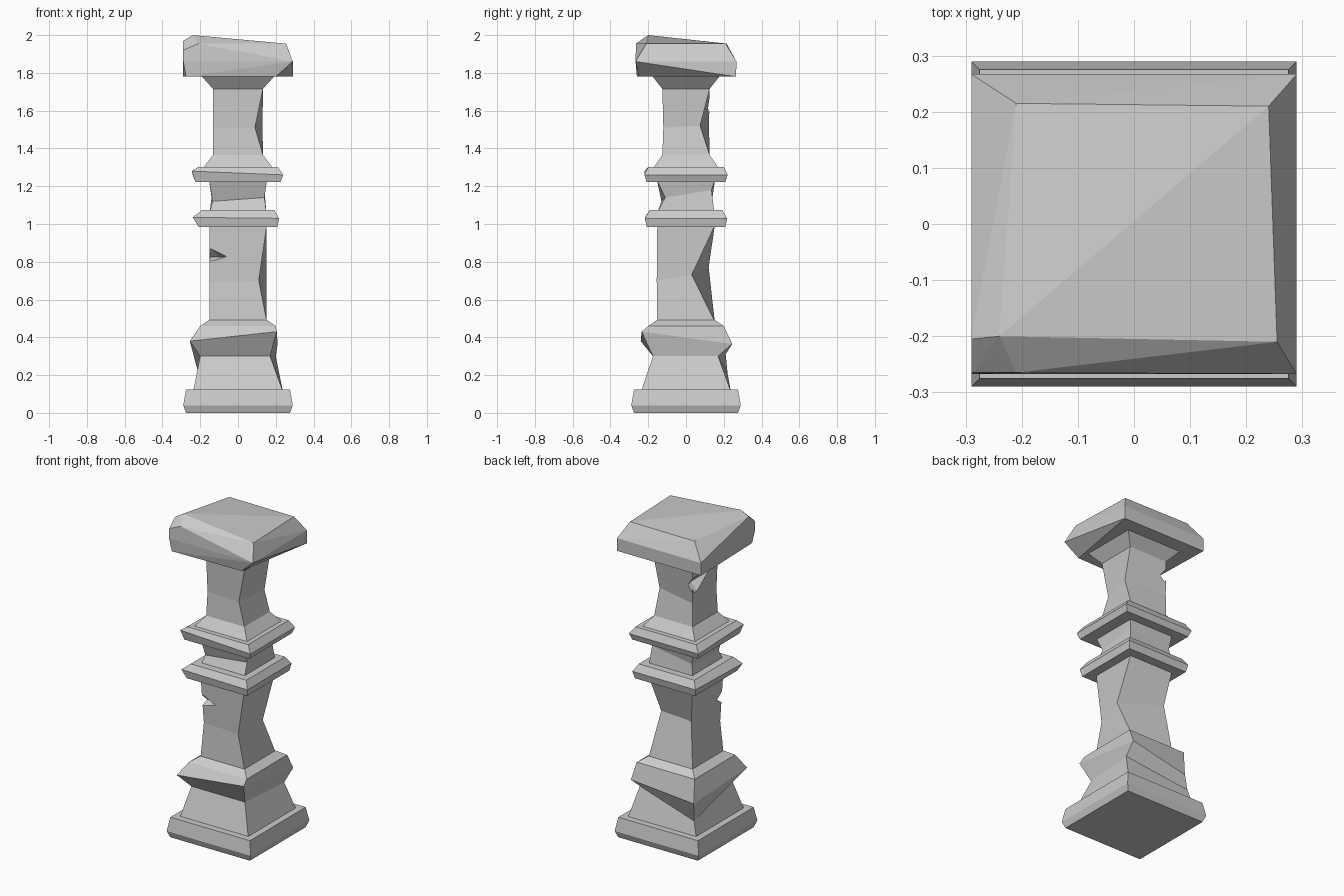
import bpy
import bmesh
from mathutils import Vector

default_cube = bpy.data.objects.get("Cube")
if default_cube:
    bpy.data.objects.remove(default_cube, do_unlink=True)

# Single stone colour
stone = bpy.data.materials.new("grey_stone")
stone.use_nodes = True
colour = (0.6, 0.6, 0.6, 1)
stone.diffuse_color = colour
stone.node_tree.nodes["Principled BSDF"].inputs["Base Color"].default_value = colour


def finish(name, bm):
    """Turn a bmesh into a flat-shaded stone object."""
    bmesh.ops.recalc_face_normals(bm, faces=bm.faces[:])
    mesh = bpy.data.meshes.new(name)
    bm.to_mesh(mesh)
    bm.free()
    mesh.materials.append(stone)
    obj = bpy.data.objects.new(name, mesh)
    bpy.context.scene.collection.objects.link(obj)
    return obj


def ring(z, half_x, half_y=None, **worn):
    """Rectangular section; worn corners (fl, fr, br, bl) replace the regular ones."""
    half_y = half_y or half_x
    corners = {"fl": (-half_x, -half_y, z), "fr": (half_x, -half_y, z),
               "br": (half_x, half_y, z), "bl": (-half_x, half_y, z)}
    corners.update(worn)
    return [Vector(p) for p in corners.values()]


def loft(name, *rings):
    """Join four-cornered sections into a closed block."""
    bm = bmesh.new()
    loops = [[bm.verts.new(p) for p in r] for r in rings]
    for low, high in zip(loops, loops[1:]):
        for i in range(4):
            j = (i + 1) % 4
            bm.faces.new((low[i], low[j], high[j], high[i]))
    bm.faces.new(loops[0][::-1])
    bm.faces.new(loops[-1])
    return finish(name, bm)


def hull(name, points):
    """Convex chunk around a handful of points."""
    bm = bmesh.new()
    for p in points:
        bm.verts.new(p)
    result = bmesh.ops.convex_hull(bm, input=bm.verts[:])
    loose = [v for v in bm.verts if not v.link_faces]
    bmesh.ops.delete(bm, geom=loose, context="VERTS")
    return finish(name, bm)


def chip(target, name, points):
    """Cut a hidden wedge out of a part."""
    cutter = hull(name, points)
    cutter.hide_render = True
    cutter.display_type = "WIRE"
    cut = target.modifiers.new(name, "BOOLEAN")
    cut.operation = "DIFFERENCE"
    cut.solver = "EXACT"
    cut.object = cutter


# Bottom slab
loft("plinth",
     ring(0, 0.275),
     ring(0.04, 0.29),
     ring(0.125, 0.275))

# Flared foot with a battered moulding, broken at its back corner
loft("foot_moulding",
     ring(0.115, 0.237),
     ring(0.3, 0.2, fl=(-0.2, -0.175, 0.3), fr=(0.17, -0.175, 0.3),
          br=(0.2, 0.17, 0.3), bl=(-0.21, 0.22, 0.21)),
     ring(0.38, 0.24, fl=(-0.255, -0.24, 0.38), fr=(0.205, -0.235, 0.43),
          br=(0.21, 0.245, 0.365), bl=(-0.2, 0.21, 0.31)),
     ring(0.46, 0.2),
     ring(0.492, 0.153))

# Lower shaft, worn in at mid height, with a chip on the front
lower_shaft = loft("lower_shaft",
                   ring(0.485, 0.152),
                   ring(0.7, 0.15, fl=(-0.152, -0.12, 0.69), fr=(0.11, -0.155, 0.7),
                        br=(0.15, 0.03, 0.73), bl=(-0.12, 0.12, 0.77)),
                   ring(0.99, 0.152))
chip(lower_shaft, "lower_chip_cutter",
     [(-0.17, -0.17, 0.9), (-0.17, -0.17, 0.78), (-0.02, -0.17, 0.83),
      (-0.17, -0.09, 0.825), (-0.1, -0.1, 0.825)])

# Two collars with a pinched neck between them
loft("lower_collar",
     ring(0.985, 0.208),
     ring(1.03, 0.218, fl=(-0.24, -0.217, 1.035)),
     ring(1.073, 0.192))
loft("neck",
     ring(1.065, 0.15),
     ring(1.14, 0.14, fl=(-0.135, -0.13, 1.12), fr=(0.14, -0.11, 1.14),
          br=(0.14, 0.135, 1.18)),
     ring(1.23, 0.153))
loft("upper_collar",
     ring(1.222, 0.225, 0.208),
     ring(1.26, 0.24, 0.22, fl=(-0.245, -0.22, 1.28)),
     ring(1.303, 0.21, 0.2))

# Upper shaft, flared at both ends and chipped on one side
upper_shaft = loft("upper_shaft",
                   ring(1.295, 0.187, 0.175),
                   ring(1.365, 0.132, 0.125),
                   ring(1.51, 0.132, 0.122, fl=(-0.132, -0.112, 1.51),
                        fr=(0.09, -0.12, 1.51), br=(0.13, 0.075, 1.52)),
                   ring(1.715, 0.132, 0.125),
                   ring(1.785, 0.195, 0.18))
chip(upper_shaft, "upper_chip_cutter",
     [(-0.16, 0.15, 1.7), (-0.16, 0.08, 1.54), (-0.16, -0.11, 1.68),
      (-0.1, 0.15, 1.61), (-0.09, 0.08, 1.62)])

# Cap block: sloping top with a broken front corner
cap_points = ring(1.78, 0.29, 0.265, fl=(-0.275, -0.26, 1.78), fr=(0.2, -0.25, 1.78))
cap_points += ring(1.86, 0.29, 0.267)
cap_points += ring(1.955, 0.24, 0.21, fl=(-0.24, -0.2, 2), fr=(0.255, -0.21, 1.955),
                   bl=(-0.21, 0.215, 1.955))
cap_points += [(-0.29, -0.205, 1.97), (-0.21, -0.265, 1.955), (-0.29, -0.265, 1.92)]
hull("cap", cap_points)
